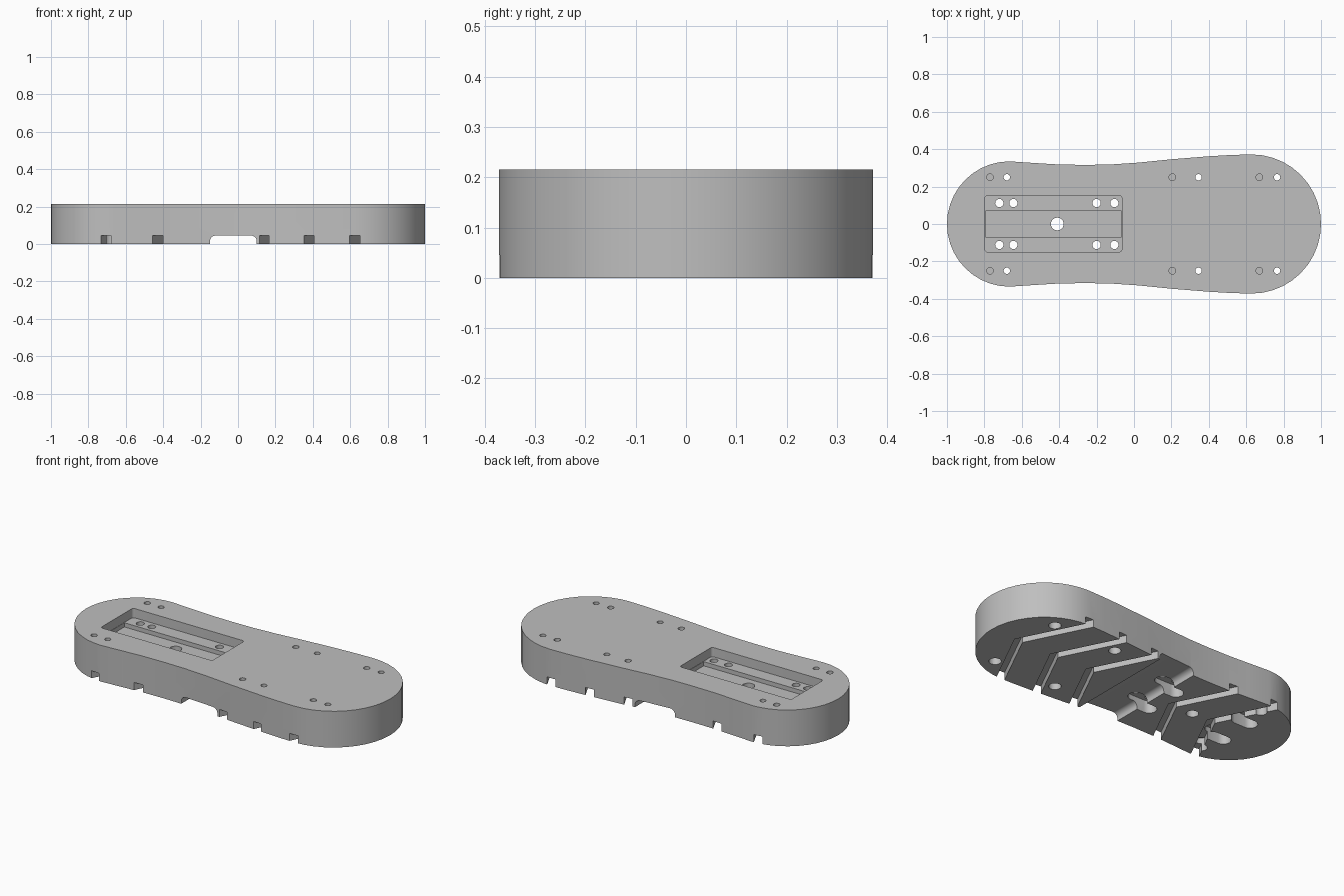
import bpy, bmesh
from math import sin, cos, pi, radians

if "Cube" in bpy.data.objects:
    bpy.data.objects.remove(bpy.data.objects["Cube"])

HEIGHT = 0.215
GROOVE = 0.045

grey = bpy.data.materials.new("plain_grey")
grey.use_nodes = True
grey.diffuse_color = (0.52, 0.52, 0.52, 1)
grey.node_tree.nodes["Principled BSDF"].inputs["Base Color"].default_value = grey.diffuse_color


def arc(cx, cy, r, start, end, steps):
    """Points along an arc, angles in degrees."""
    angles = [radians(start + (end - start) * i / steps) for i in range(steps + 1)]
    return [(cx + r * cos(a), cy + r * sin(a)) for a in angles]


def prism(name, outline, low, high, along_y=False):
    """Extrude a flat outline between two levels, along z or along y."""
    bm = bmesh.new()
    place = (lambda u, v: (u, low, v)) if along_y else (lambda u, v: (u, v, low))
    face = bm.faces.new([bm.verts.new(place(u, v)) for u, v in outline])
    top = bmesh.ops.extrude_face_region(bm, geom=[face])
    moved = [v for v in top["geom"] if isinstance(v, bmesh.types.BMVert)]
    shift = (0, high - low, 0) if along_y else (0, 0, high - low)
    bmesh.ops.translate(bm, verts=moved, vec=shift)
    bmesh.ops.recalc_face_normals(bm, faces=bm.faces[:])
    mesh = bpy.data.meshes.new(name)
    bm.to_mesh(mesh)
    bm.free()
    mesh.materials.append(grey)
    obj = bpy.data.objects.new(name, mesh)
    bpy.context.collection.objects.link(obj)
    return obj


def rounded_box(x0, x1, y0, y1, r):
    return (arc(x1 - r, y1 - r, r, 0, 90, 5) + arc(x0 + r, y1 - r, r, 90, 180, 5)
            + arc(x0 + r, y0 + r, r, 180, 270, 5) + arc(x1 - r, y0 + r, r, 270, 360, 5))


def stadium(x0, x1, y, r):
    return arc(x1, y, r, -90, 90, 10) + arc(x0, y, r, 90, 270, 10)


def circle(x, y, r):
    return arc(x, y, r, 0, 345, 23)


# Body: two round ends joined by a shallow waist
waist = [(0.52, 0.369), (0.4, 0.362), (0.2, 0.346), (0.02, 0.328), (-0.13, 0.318),
         (-0.26, 0.316), (-0.4, 0.318), (-0.53, 0.326)]
mirrored = [(x, -y) for x, y in reversed(waist)]
body = prism("base_body", arc(0.628, 0, 0.372, -90, 90, 20) + waist
             + arc(-0.665, 0, 0.335, 90, 270, 20) + mirrored, 0, HEIGHT)

cutters = []


def cut(outline, low, high, along_y=False):
    cutters.append(prism("cutter", outline, low, high, along_y))


# Recessed tray in the top, with a deeper central channel
cut(rounded_box(-0.797, -0.065, -0.15, 0.153, 0.015), 0.16, 0.3)
cut([(-0.795, -0.07), (-0.067, -0.07), (-0.067, 0.07), (-0.795, 0.07)], 0.135, 0.25)

# Wide straight slot across the underside, with rounded upper corners
r = 0.03
cut([(-0.15, -0.1), (0.10, -0.1)] + arc(0.10 - r, GROOVE - r, r, 0, 90, 6)
    + arc(-0.15 + r, GROOVE - r, r, 90, 180, 6), -0.5, 0.5, True)

# Chevron grooves in the underside
half, bend = 0.0275, 0.17
for x in (-0.71, -0.44, 0.14, 0.39, 0.64):
    slope = bend / 0.34
    path = [(x - 0.1 * slope, 0.44), (x + bend, 0), (x - 0.1 * slope, -0.44)]
    cut([(u + half, v) for u, v in path] + [(u - half, v) for u, v in reversed(path)],
        -0.1, GROOVE)

# Central hole
cut(circle(-0.41, 0, 0.034), -0.1, 0.3)

for side in (-1, 1):
    # Tray screw holes with long counterbores underneath
    for x0, x1 in ((-0.72, -0.645), (-0.2, -0.105)):
        for x in (x0, x1):
            cut(circle(x, 0.112 * side, 0.022), -0.1, 0.3)
        cut(stadium(x0, x1, 0.112 * side, 0.042), -0.1, 0.075)
    # Through holes with round counterbores underneath
    for x in (-0.68, 0.345, 0.765):
        cut(circle(x, 0.25 * side, 0.017), -0.1, 0.3)
        cut(circle(x, 0.25 * side, 0.034), -0.1, 0.08)
    # Blind holes in the top
    for x in (-0.77, 0.205, 0.67):
        cut(circle(x, 0.25 * side, 0.018), 0.1, 0.3)

# Carve every cutter out of the body
bpy.context.view_layer.objects.active = body
for cutter in cutters:
    mod = body.modifiers.new("carve", "BOOLEAN")
    mod.operation = "DIFFERENCE"
    mod.solver = "EXACT"
    mod.object = cutter
    bpy.ops.object.modifier_apply(modifier=mod.name)
    bpy.data.objects.remove(cutter)

# Smooth walls, sharp rims
bpy.ops.object.select_all(action="DESELECT")
body.select_set(True)
bpy.ops.object.shade_smooth_by_angle(angle=radians(30))
